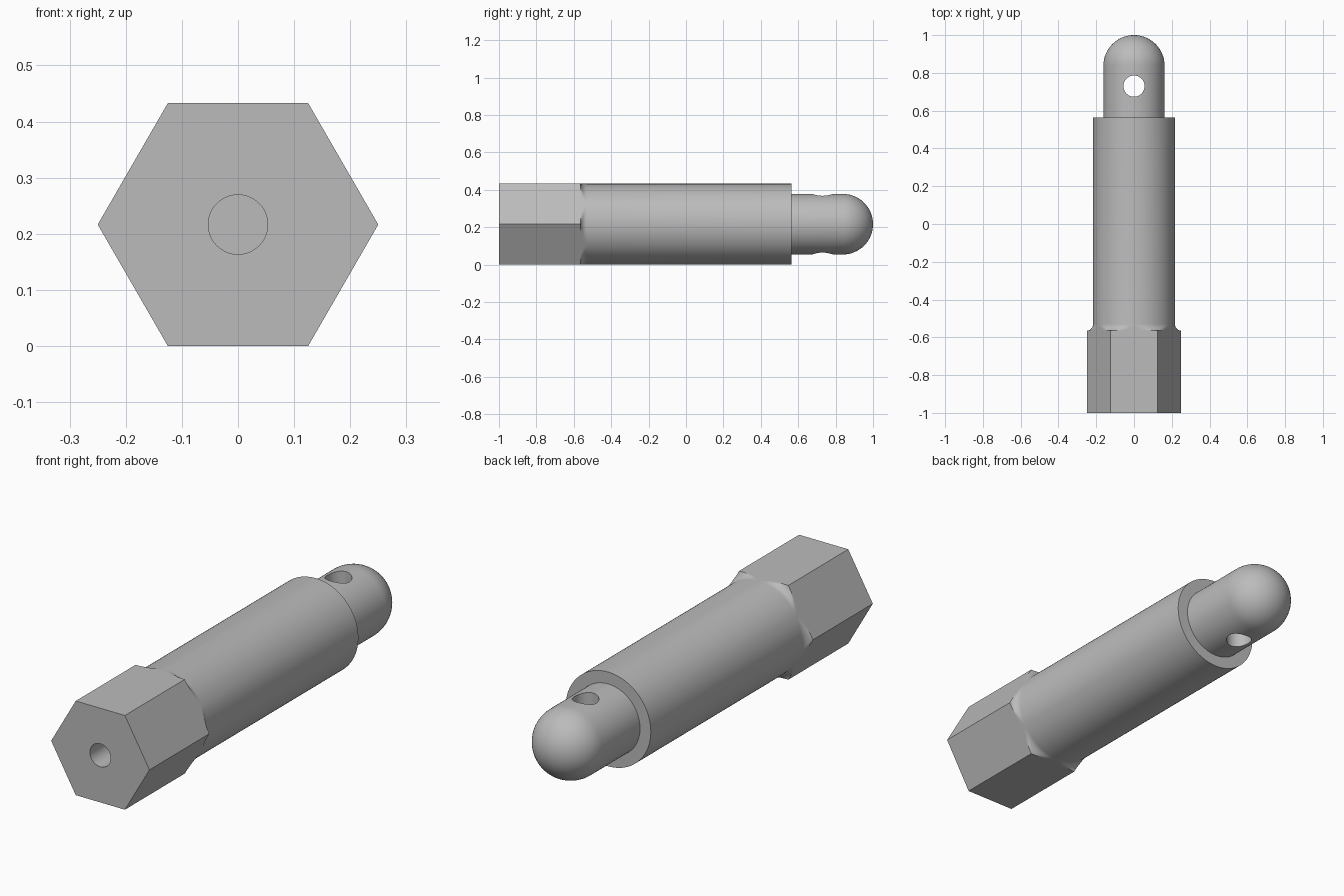
import bpy
import bmesh
from math import pi, sin, cos, sqrt, radians

cube = bpy.data.objects.get("Cube")
if cube:
    bpy.data.objects.remove(cube, do_unlink=True)

SEGMENTS = 96
HEX_R = 0.25                      # corner radius of the hexagon
SHANK_R = HEX_R * sqrt(3) / 2     # shank touches the hexagon flats
TIP_R = 0.162
AXIS_Z = SHANK_R
HEX_END, SHANK_END = -0.565, 0.565
FILLET = 0.035

steel = bpy.data.materials.new("steel_grey")
steel.use_nodes = True
steel.diffuse_color = (0.5, 0.5, 0.5, 1)
steel.node_tree.nodes["Principled BSDF"].inputs["Base Color"].default_value = (0.5, 0.5, 0.5, 1)


def hex_radius(a):
    return SHANK_R / cos(a % (pi / 3) - pi / 6)


# Profile along the pin: (y, radius); hexagon, concave fillet, shank, domed tip
profile = [(-1, HEX_R)]
for i in range(9):
    t = i / 8 * pi / 2
    profile.append((HEX_END + FILLET * (1 - cos(t)), SHANK_R + FILLET * (1 - sin(t))))
profile += [(SHANK_END, SHANK_R), (SHANK_END, TIP_R)]
for i in range(16):
    t = i / 16 * pi / 2
    profile.append((1 - TIP_R + TIP_R * sin(t), TIP_R * cos(t)))

# Loft the profile, limiting every ring to the hexagon outline
bm = bmesh.new()
rings = []
for y, radius in profile:
    ring = []
    for s in range(SEGMENTS):
        a = 2 * pi * s / SEGMENTS
        r = min(radius, hex_radius(a))
        ring.append(bm.verts.new((r * cos(a), y, AXIS_Z + r * sin(a))))
    rings.append(ring)
pole = bm.verts.new((0, 1, AXIS_Z))
bm.faces.new(rings[0])
for s in range(SEGMENTS):
    n = (s + 1) % SEGMENTS
    for low, high in zip(rings, rings[1:]):
        bm.faces.new((low[s], low[n], high[n], high[s]))
    bm.faces.new((rings[-1][s], rings[-1][n], pole))
bmesh.ops.recalc_face_normals(bm, faces=bm.faces)
mesh = bpy.data.meshes.new("hex_head_pin")
bm.to_mesh(mesh)
bm.free()
mesh.materials.append(steel)
pin = bpy.data.objects.new("hex_head_pin", mesh)
bpy.context.collection.objects.link(pin)


def drill(name, radius, depth, location, rotation):
    """Cut a round hole in the pin and discard the cutter."""
    bpy.ops.mesh.primitive_cylinder_add(vertices=48, radius=radius, depth=depth,
                                        location=location, rotation=rotation)
    cutter = bpy.context.object
    cutter.name = name
    cutter.hide_render = True
    cutter.data.materials.append(steel)
    bpy.ops.object.select_all(action='DESELECT')
    pin.select_set(True)
    bpy.context.view_layer.objects.active = pin
    mod = pin.modifiers.new(name, 'BOOLEAN')
    mod.operation = 'DIFFERENCE'
    mod.solver = 'EXACT'
    mod.object = cutter
    bpy.ops.object.modifier_apply(modifier=mod.name)
    bpy.data.objects.remove(cutter, do_unlink=True)


# Blind bore in the head and cross hole through the tip
drill("front_bore", 0.053, 0.9, (0, -1, AXIS_Z), (pi / 2, 0, 0))
drill("cross_hole", 0.056, 1, (0, 0.73, AXIS_Z), (0, 0, 0))

bpy.ops.object.select_all(action='DESELECT')
pin.select_set(True)
bpy.context.view_layer.objects.active = pin
bpy.ops.object.shade_smooth_by_angle(angle=radians(30))
